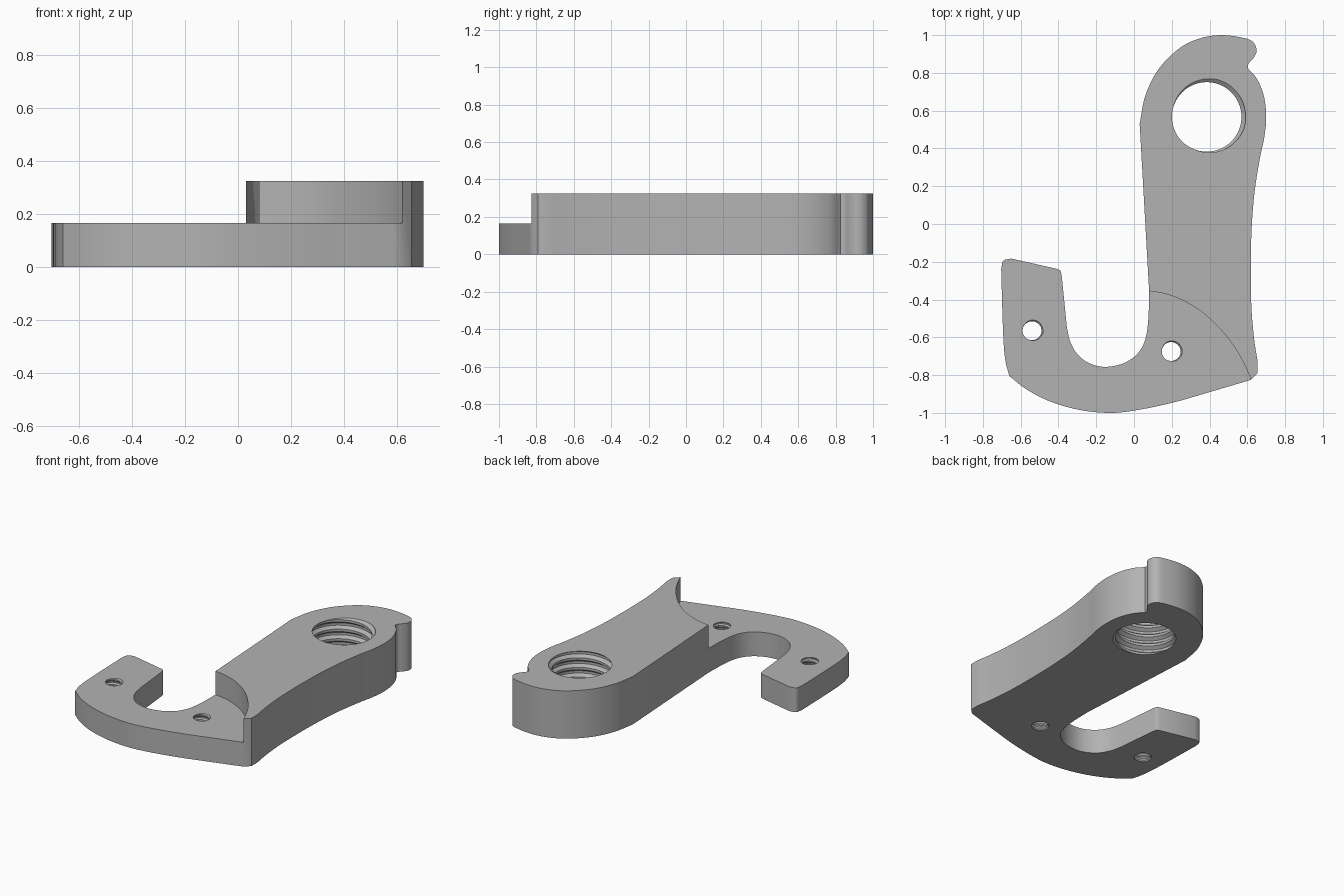
import bpy, bmesh, math
from mathutils import Vector

cube = bpy.data.objects.get("Cube")
if cube:
    bpy.data.objects.remove(cube, do_unlink=True)

THICK, STEP = 0.325, 0.165

metal = bpy.data.materials.new("grey metal")
metal.use_nodes = True
grey = (0.45, 0.45, 0.45, 1)
metal.diffuse_color = grey
metal.node_tree.nodes["Principled BSDF"].inputs["Base Color"].default_value = grey


def smooth(points, steps=6):
    """Smooth run through the given points, sharp only at its two ends."""
    p = [Vector(q) for q in points]
    p = [2 * p[0] - p[1]] + p + [2 * p[-1] - p[-2]]
    out = []
    for a, b, c, d in zip(p, p[1:], p[2:], p[3:]):
        for i in range(steps):
            t = i / steps
            out.append((2 * b + (c - a) * t + (2 * a - 5 * b + 4 * c - d) * t ** 2
                        + (3 * b - a - 3 * c + d) * t ** 3) / 2)
    return out + [p[-2]]


def outline(*runs):
    """Join runs into one loop, dropping repeated points."""
    loop = []
    for run in runs:
        for q in run:
            q = Vector(q)
            if not loop or (q - loop[-1]).length > 0.001:
                loop.append(q)
    if (loop[0] - loop[-1]).length < 0.001:
        loop.pop()
    return loop


def make_object(name, bm):
    bmesh.ops.recalc_face_normals(bm, faces=bm.faces)
    mesh = bpy.data.meshes.new(name)
    bm.to_mesh(mesh)
    bm.free()
    mesh.materials.append(metal)
    obj = bpy.data.objects.new(name, mesh)
    bpy.context.collection.objects.link(obj)
    return obj


def prism(name, loop, low, high):
    bm = bmesh.new()
    face = bm.faces.new([bm.verts.new((x, y, low)) for x, y in loop])
    ext = bmesh.ops.extrude_face_region(bm, geom=[face])
    top = [v for v in ext["geom"] if isinstance(v, bmesh.types.BMVert)]
    bmesh.ops.translate(bm, verts=top, vec=(0, 0, high - low))
    return make_object(name, bm)


def thread_cutter(name, x, y, inner, outer, pitch, height, sides, phase=0.0):
    """Helical screw thread as a solid, running past both ends of the hole."""
    radii = (inner, inner, outer, outer)
    n = len(radii)
    rows = n * (math.ceil(height / pitch) + 4)
    base = -2 * pitch + phase * pitch
    bm = bmesh.new()
    cols = []
    for j in range(sides):
        a = math.tau * j / sides
        count = rows + 1 + (n if j == 0 else 0)
        cols.append([bm.verts.new((x + radii[i % n] * math.cos(a),
                                   y + radii[i % n] * math.sin(a),
                                   base + pitch * (i / n + j / sides)))
                     for i in range(count)])
    # the last column meets the first one a full turn higher
    cols.append(cols[0][n:])
    for left, right in zip(cols, cols[1:]):
        for i in range(rows):
            bm.faces.new((left[i], right[i], right[i + 1], left[i + 1]))
    # fan caps, each closed by the one-turn step
    first = cols[0]
    low = [c[0] for c in cols] + first[n - 1:0:-1]
    high = [c[rows] for c in cols] + first[rows + n - 1:rows:-1]
    for ring, z in ((low, base - pitch), (high, base + pitch * (rows / n + 2))):
        centre = bm.verts.new((x, y, z))
        for a, b in zip(ring, ring[1:] + ring[:1]):
            bm.faces.new((centre, a, b))
    return make_object(name, bm)


def cut(target, cutter):
    cutter.hide_render = True
    mod = target.modifiers.new("cut", "BOOLEAN")
    mod.operation = "DIFFERENCE"
    mod.solver = "EXACT"
    mod.object = cutter
    bpy.context.view_layer.objects.active = target
    bpy.ops.object.modifier_apply(modifier=mod.name)
    bpy.data.objects.remove(cutter, do_unlink=True)


# Edges of the plate, going clockwise from the shank's left side
head = smooth([(.03, .53), (.06, .68), (.13, .82), (.24, .93), (.35, .983),
               (.47, 1), (.6, .98), (.64, .95), (.648, .91), (.63, .875),
               (.607, .85), (.602, .825)])
right_side = smooth([(.602, .825), (.65, .77), (.687, .68), (.7, .57), (.69, .46),
                     (.665, .34), (.635, .14), (.62, -.1), (.62, -.4),
                     (.635, -.6), (.655, -.73)])
heel = [(.655, -.79), (.62, -.825)]
belly = smooth([(.62, -.825), (.4, -.89), (.2, -.947), (0, -.988), (-.14, -1),
                (-.3, -.982), (-.45, -.937), (-.57, -.875), (-.66, -.805)])
left_side = smooth([(-.66, -.805), (-.683, -.71), (-.694, -.55), (-.703, -.24)])
tip = smooth([(-.703, -.24), (-.692, -.195), (-.65, -.183)])
tip_inner = smooth([(-.41, -.237), (-.39, -.248), (-.382, -.28)])
throat = smooth([(-.355, -.55), (-.335, -.63), (-.29, -.7), (-.22, -.744),
                 (-.14, -.756), (-.05, -.735), (.02, -.685), (.06, -.61),
                 (.076, -.5), (.08, -.355)])

hanger = prism("hook_plate", outline(head, right_side, heel, belly, left_side,
                                     tip, tip_inner, throat), 0, THICK)

# Lowered hook with a curved shoulder
shoulder = smooth([(-.05, -.345), (.08, -.355), (.2, -.38), (.33, -.445), (.45, -.549),
                   (.55, -.68), (.62, -.825), (.65, -.93)])
cut(hanger, prism("step_cutter", outline(shoulder, [(.65, -1.2), (-1, -1.2),
                                                   (-1, 0), (-.05, 0)]), STEP, 1))

# Threaded holes
cut(hanger, thread_cutter("large_thread", .385, .567, .184, .206, .065, THICK, 64, .3))
for x, y in ((.197, -.675), (-.54, -.565)):
    cut(hanger, thread_cutter("small_thread", x, y, .05, .058, .035, STEP, 32))

# Smooth curved walls, crisp rims
bpy.ops.object.select_all(action="DESELECT")
hanger.select_set(True)
bpy.context.view_layer.objects.active = hanger
bpy.ops.object.shade_smooth_by_angle(angle=math.radians(30))
